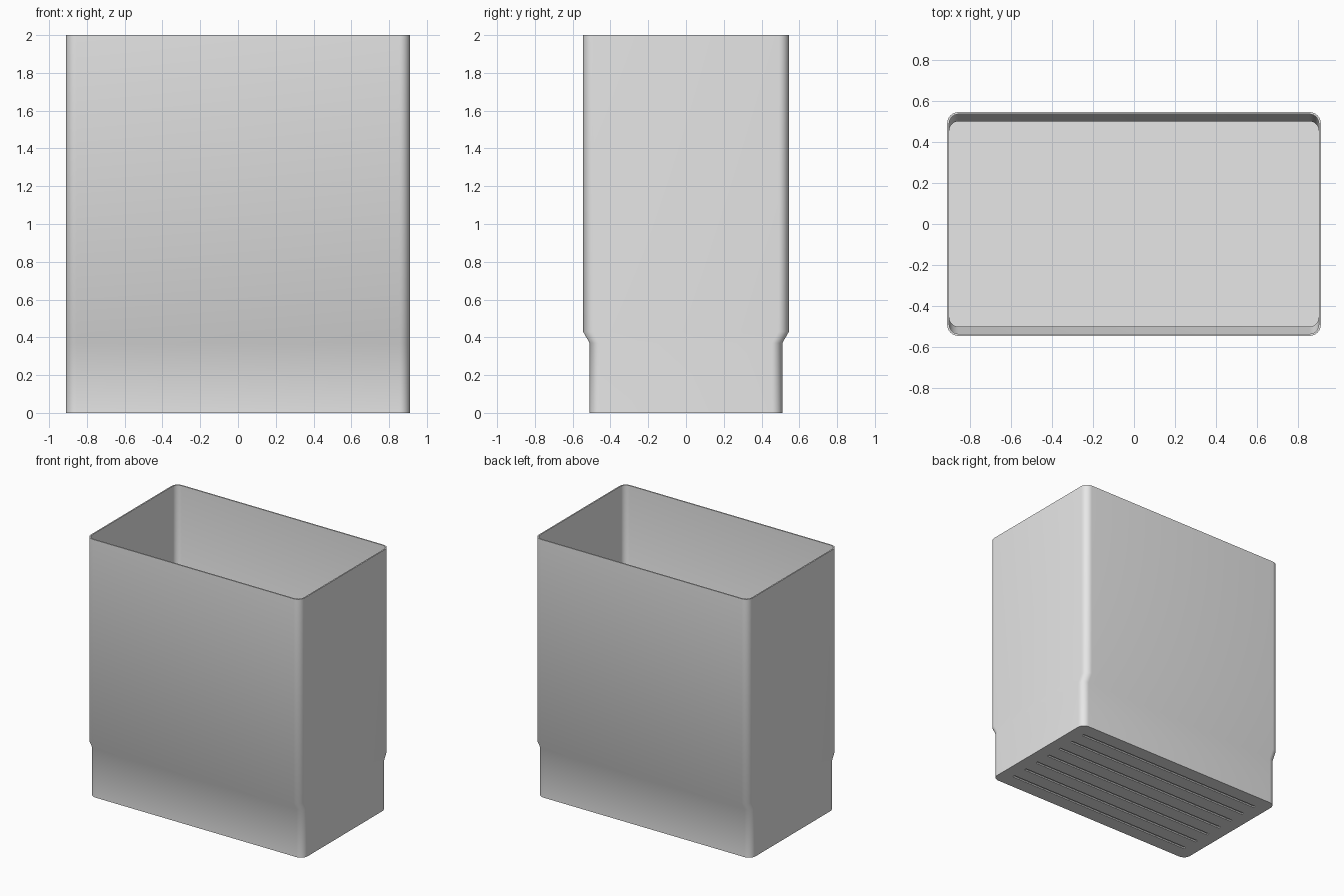
import bpy, bmesh, math

if "Cube" in bpy.data.objects:
    bpy.data.objects.remove(bpy.data.objects["Cube"], do_unlink=True)

grey = bpy.data.materials.new("light grey")
grey.use_nodes = True
grey.diffuse_color = (0.8, 0.8, 0.8, 1)
grey.node_tree.nodes["Principled BSDF"].inputs["Base Color"].default_value = (0.8, 0.8, 0.8, 1)

HALF_X, HALF_Y, FOOT_Y = 0.91, 0.545, 0.51
RADIUS, WALL, FLOOR, HEIGHT = 0.055, 0.01, 0.02, 2.0
STEP_LOW, STEP_HIGH = 0.37, 0.43
SEGMENTS = 8


def rounded_ring(bm, hx, hy, z, r):
    """Loop of vertices around a rounded rectangle."""
    ring = []
    for corner, (sx, sy) in enumerate([(1, 1), (-1, 1), (-1, -1), (1, -1)]):
        for i in range(SEGMENTS + 1):
            a = math.pi / 2 * (corner + i / SEGMENTS)
            ring.append(bm.verts.new((sx * (hx - r) + r * math.cos(a),
                                      sy * (hy - r) + r * math.sin(a), z)))
    return ring


def make_object(name, bm):
    bmesh.ops.recalc_face_normals(bm, faces=bm.faces)
    mesh = bpy.data.meshes.new(name)
    bm.to_mesh(mesh)
    bm.free()
    mesh.materials.append(grey)
    obj = bpy.data.objects.new(name, mesh)
    bpy.context.collection.objects.link(obj)
    return obj


# Open bin: up the outside, over the rim, down the inside to the floor
bm = bmesh.new()
levels = [(FOOT_Y, 0), (FOOT_Y, STEP_LOW), (HALF_Y, STEP_HIGH), (HALF_Y, HEIGHT)]
rings = [rounded_ring(bm, HALF_X, y, z, RADIUS) for y, z in levels]
rings += [rounded_ring(bm, HALF_X - WALL, y - WALL, z or FLOOR, RADIUS - WALL)
          for y, z in reversed(levels)]
for low, high in zip(rings, rings[1:]):
    for i in range(len(low)):
        j = (i + 1) % len(low)
        bm.faces.new((low[i], low[j], high[j], high[i]))
bm.faces.new(rings[0])
bm.faces.new(rings[-1])
container = make_object("bin_shell", bm)

# Seven shallow grooves under the base
bm = bmesh.new()
for k in range(-3, 4):
    cube = bmesh.ops.create_cube(bm, size=1)["verts"]
    bmesh.ops.scale(bm, verts=cube, vec=(1.62, 0.02, 0.02))
    bmesh.ops.translate(bm, verts=cube, vec=(0, k * 0.13, 0))
cutter = make_object("groove_cutter", bm)
cutter.hide_render = True

cut = container.modifiers.new("grooves", "BOOLEAN")
cut.operation = "DIFFERENCE"
cut.solver = "EXACT"
cut.object = cutter
bpy.ops.object.select_all(action="DESELECT")
container.select_set(True)
bpy.context.view_layer.objects.active = container
bpy.ops.object.modifier_apply(modifier=cut.name)
bpy.data.objects.remove(cutter, do_unlink=True)

bpy.ops.object.shade_smooth_by_angle(angle=math.radians(40))
